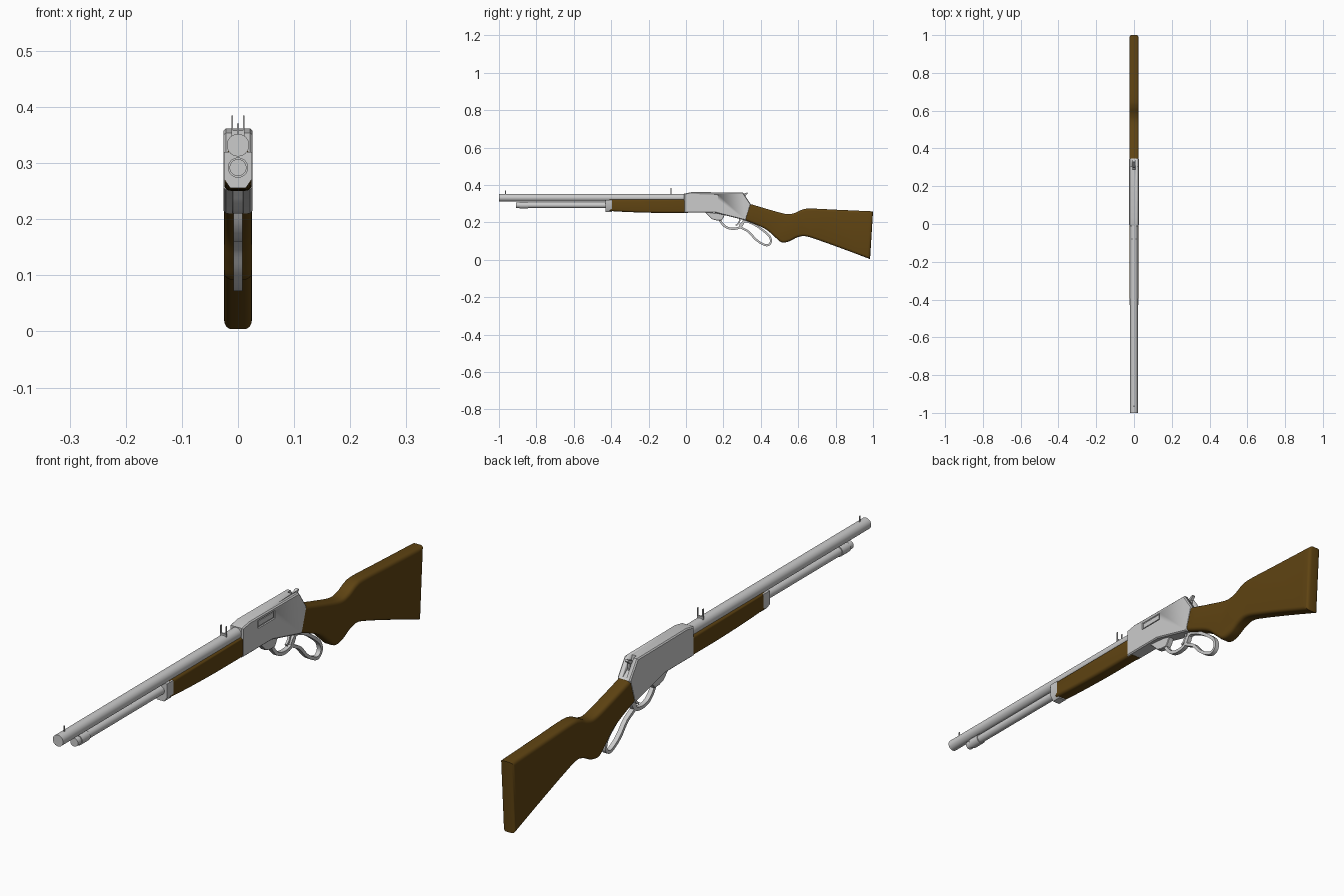
import bpy, bmesh, math
from mathutils import Vector, Matrix

if "Cube" in bpy.data.objects:
    bpy.data.objects.remove(bpy.data.objects["Cube"])

wood = bpy.data.materials.new("wood")
wood.diffuse_color = (0.115, 0.057, 0.006, 1)
wood.use_nodes = True
wood.node_tree.nodes["Principled BSDF"].inputs["Base Color"].default_value = wood.diffuse_color


def finish(name, bm, mat=None, angle=35):
    bmesh.ops.recalc_face_normals(bm, faces=bm.faces)
    me = bpy.data.meshes.new(name)
    bm.to_mesh(me)
    bm.free()
    ob = bpy.data.objects.new(name, me)
    bpy.context.collection.objects.link(ob)
    if mat:
        me.materials.append(mat)
    bpy.ops.object.select_all(action='DESELECT')
    ob.select_set(True)
    bpy.context.view_layer.objects.active = ob
    bpy.ops.object.shade_smooth_by_angle(angle=math.radians(angle))
    return ob


def spline(pts, n=5, closed=False):
    """Smooth curve through the points."""
    p = [Vector(q) for q in pts]
    c, out = len(p), []
    get = (lambda i: p[i % c]) if closed else (lambda i: p[max(0, min(c - 1, i))])
    for i in range(c if closed else c - 1):
        a, b, d, e = (get(i + k) for k in (-1, 0, 1, 2))
        for s in range(n):
            t = s / n
            out.append(0.5 * (2 * b + (d - a) * t + (2 * a - 5 * b + 4 * d - e) * t * t
                              + (3 * b - a - 3 * d + e) * t ** 3))
    if not closed:
        out.append(p[-1])
    return out


def inset(pts, d):
    """Move a counter-clockwise outline inwards by d."""
    out, c = [], len(pts)
    for i in range(c):
        e1 = (pts[i] - pts[i - 1]).normalized()
        e2 = (pts[(i + 1) % c] - pts[i]).normalized()
        n1, n2 = Vector((-e1.y, e1.x)), Vector((-e2.y, e2.x))
        out.append(pts[i] + (n1 + n2) * (d / max(0.3, 1 + n1.dot(n2))))
    return out


def plate(name, pts, half, r=0.0, segs=1, mat=None, x=0.0, angle=35):
    """Side outline (y, z) given width along x, with rounded rims."""
    pts = [Vector(p) for p in pts]
    area = sum(pts[i - 1].x * pts[i].y - pts[i].x * pts[i - 1].y for i in range(len(pts)))
    if area < 0:
        pts.reverse()
    levels = [(half, 0)]
    if r:
        levels = [(half - r + r * math.sin(a), r - r * math.cos(a))
                  for a in (math.pi / 2 * k / segs for k in range(segs + 1))]
    levels = [(-h, d) for h, d in reversed(levels)] + levels
    bm = bmesh.new()
    rings = [[bm.verts.new((x + h, q.x, q.y)) for q in inset(pts, d)] for h, d in levels]
    for a, b in zip(rings, rings[1:]):
        for i in range(len(pts)):
            bm.faces.new((a[i - 1], a[i], b[i], b[i - 1]))
    bm.faces.new(rings[0])
    bm.faces.new(rings[-1])
    return finish(name, bm, mat, angle)


def strap(name, path, half, thick, closed=False):
    """Flat bar that follows a path in the side plane."""
    bm, rings, c = bmesh.new(), [], len(path)
    for i, p in enumerate(path):
        a = path[i - 1] if closed or i else p
        b = path[(i + 1) % c] if closed or i < c - 1 else p
        t = (b - a).normalized()
        n = Vector((-t.y, t.x)) * thick / 2
        rings.append([bm.verts.new((sx * half, p.x + s * n.x, p.y + s * n.y))
                      for sx, s in ((-1, -1), (1, -1), (1, 1), (-1, 1))])
    for i in range(c if closed else c - 1):
        a, b = rings[i], rings[(i + 1) % c]
        for k in range(4):
            bm.faces.new((a[k - 1], a[k], b[k], b[k - 1]))
    if not closed:
        bm.faces.new(rings[0])
        bm.faces.new(rings[-1])
    return finish(name, bm)


def tube(name, y0, y1, z, r):
    bm = bmesh.new()
    bmesh.ops.create_cone(bm, cap_ends=True, segments=32, radius1=r, radius2=r, depth=y1 - y0,
                          matrix=Matrix.Translation((0, (y0 + y1) / 2, z))
                          @ Matrix.Rotation(math.pi / 2, 4, 'X'))
    return finish(name, bm)


def box(y0, y1, z0, z1):
    return [(y0, z0), (y1, z0), (y1, z1), (y0, z1)]


def cut(ob, cutter):
    m = ob.modifiers.new("cut", 'BOOLEAN')
    m.object, m.solver = cutter, 'EXACT'
    bpy.context.view_layer.objects.active = ob
    bpy.ops.object.modifier_apply(modifier=m.name)
    bpy.data.objects.remove(cutter)


# Barrel and magazine tube
tube("barrel", -1, 0.02, 0.332, 0.02)
tube("magazine_tube", -0.91, -0.4, 0.292, 0.015)
tube("magazine_ring", -0.89, -0.845, 0.292, 0.018)

# Forend and its metal band
bottom = spline([(-0.41, 0.261), (-0.3, 0.255), (-0.15, 0.251), (0.01, 0.251)])
plate("forend", bottom + [(0.01, 0.322), (-0.41, 0.322)], 0.0245, 0.011, 4, wood)
bm = bmesh.new()
section = [(-0.025, 0.32), (-0.025, 0.272), (-0.014, 0.256), (0.014, 0.256), (0.025, 0.272), (0.025, 0.32)]
face = bm.faces.new([bm.verts.new((x, -0.43, z)) for x, z in section])
ext = bmesh.ops.extrude_face_region(bm, geom=[face])["geom"]
bmesh.ops.translate(bm, vec=(0, 0.035, 0), verts=[v for v in ext if isinstance(v, bmesh.types.BMVert)])
bm.faces.ensure_lookup_table()
finish("forend_band", bm)

# Receiver with ejection port and hammer slot
receiver = plate("receiver", [(-0.01, 0.252), (0.155, 0.252), (0.32, 0.21), (0.347, 0.297),
                              (0.305, 0.36), (0.03, 0.362), (-0.01, 0.354)], 0.0255, 0.004, 1, angle=20)
cut(receiver, plate("port_cutter", box(0.075, 0.17, 0.322, 0.35), 0.01, x=0.03))
cut(receiver, plate("slot_cutter", [(0.285, 0.38), (0.37, 0.38), (0.37, 0.30), (0.335, 0.302), (0.29, 0.335)], 0.009))
plate("bolt", box(0.08, 0.165, 0.327, 0.345), 0.003, x=0.02)

# Hammer
plate("hammer", [(0.295, 0.325), (0.315, 0.315), (0.318, 0.343), (0.332, 0.355), (0.328, 0.361),
                 (0.308, 0.352), (0.298, 0.345)], 0.006, 0.001)

# Stock
top = spline([(0.335, 0.301), (0.45, 0.267), (0.535, 0.245), (0.58, 0.25), (0.62, 0.268), (0.665, 0.274), (0.8, 0.268), (1.0, 0.259)])
under = spline([(0.984, 0.004), (0.84, 0.058), (0.715, 0.103), (0.64, 0.126), (0.595, 0.12), (0.55, 0.098),
                (0.51, 0.094), (0.475, 0.122), (0.42, 0.167), (0.308, 0.215)])
plate("stock", top + under, 0.025, 0.013, 4, wood, angle=45)

# Lever: lug, trigger guard and hand loop
plate("lever_lug", [(0.10, 0.256), (0.12, 0.237), (0.14, 0.217), (0.165, 0.21), (0.19, 0.21), (0.20, 0.225),
                    (0.21, 0.245)], 0.011, 0.002)
strap("trigger_guard", spline([(0.175, 0.222), (0.195, 0.192), (0.22, 0.172), (0.255, 0.166), (0.288, 0.174),
                               (0.305, 0.197), (0.312, 0.222)]), 0.008, 0.012)
strap("hand_loop", spline([(0.29, 0.178), (0.335, 0.15), (0.37, 0.112), (0.405, 0.087), (0.435, 0.078),
                           (0.454, 0.096), (0.443, 0.13), (0.39, 0.173), (0.345, 0.198),
                           (0.312, 0.205)], closed=True), 0.008, 0.011, True)

# Trigger
strap("trigger", spline([(0.29, 0.23), (0.286, 0.208), (0.278, 0.192), (0.266, 0.184)]), 0.004, 0.008)

# Sights
plate("front_sight", box(-0.968, -0.962, 0.345, 0.371), 0.0015)
plate("rear_sight_base", box(-0.083, -0.077, 0.345, 0.358), 0.012)
for side, sx in (("left", -1), ("right", 1)):
    plate("rear_sight_" + side, box(-0.083, -0.077, 0.352, 0.385), 0.0015, x=sx * 0.0105)
